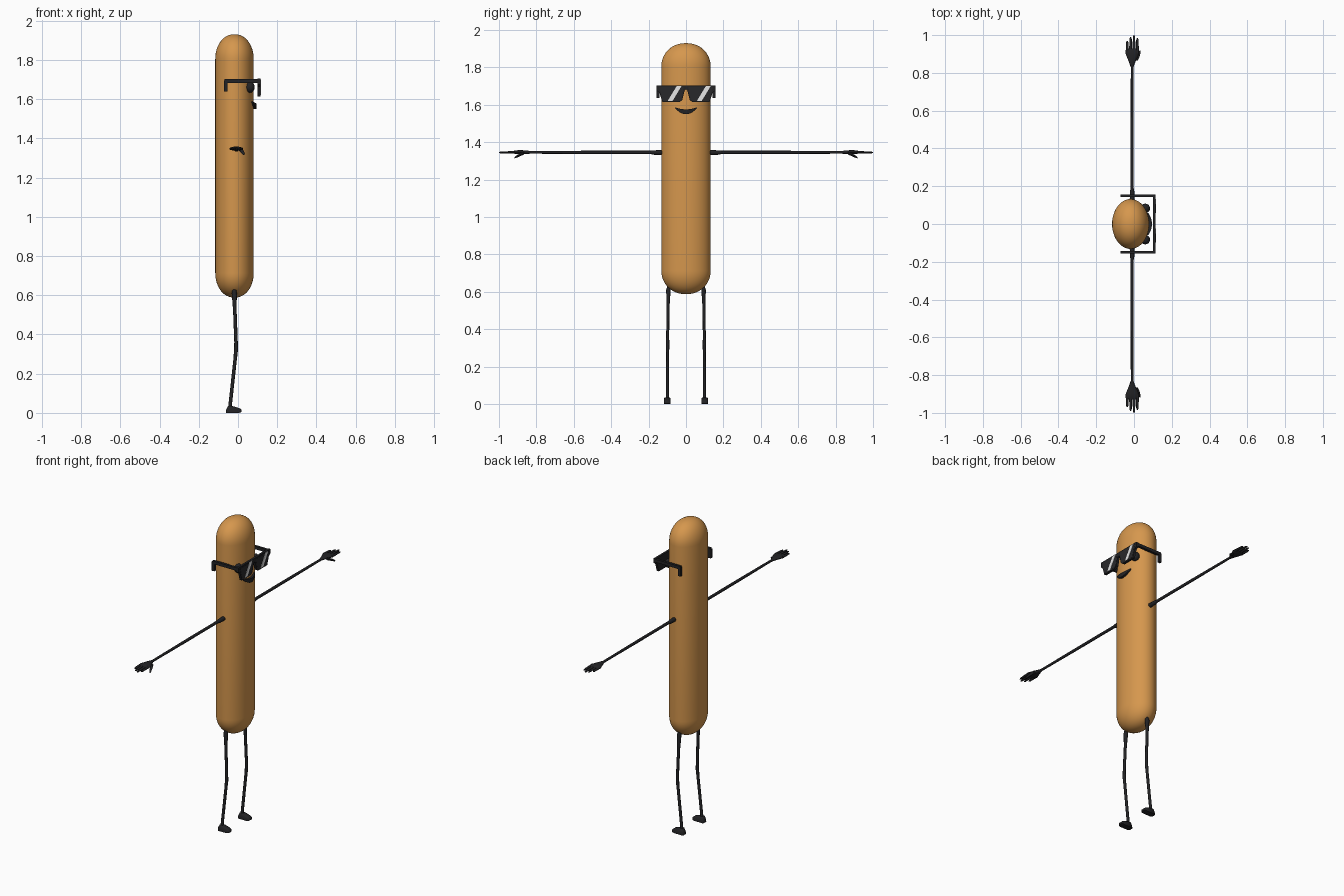
import bpy, bmesh, math
from mathutils import Vector

if "Cube" in bpy.data.objects:
    bpy.data.objects.remove(bpy.data.objects["Cube"])

X, Y, Z = Vector((1, 0, 0)), Vector((0, 1, 0)), Vector((0, 0, 1))


def material(name, rgb):
    m = bpy.data.materials.new(name)
    m.diffuse_color = (*rgb, 1)
    m.use_nodes = True
    m.node_tree.nodes["Principled BSDF"].inputs["Base Color"].default_value = m.diffuse_color
    return m


TAN = material("golden tan", (0.67, 0.31, 0.075))
BLACK = material("soft black", (0.016, 0.016, 0.018))
DARK = material("dark lens", (0.022, 0.022, 0.024))
WHITE = material("glare white", (0.8, 0.8, 0.8))


def finish(name, bm, mat, mirror, smooth):
    bmesh.ops.recalc_face_normals(bm, faces=bm.faces)
    me = bpy.data.meshes.new(name)
    bm.to_mesh(me)
    bm.free()
    ob = bpy.data.objects.new(name, me)
    bpy.context.collection.objects.link(ob)
    me.materials.append(mat)
    if mirror:
        ob.modifiers.new("mirror", 'MIRROR').use_axis = (False, True, False)
    if smooth:
        bpy.ops.object.select_all(action='DESELECT')
        ob.select_set(True)
        bpy.context.view_layer.objects.active = ob
        bpy.ops.object.shade_smooth_by_angle(angle=math.radians(50))
    return ob


def loft(name, rings, u, v, mat=BLACK, n=12, mirror=True):
    """Skin elliptical rings (centre, radius along u, radius along v)."""
    bm = bmesh.new()
    loops = []
    for c, ru, rv in rings:
        angles = [2 * math.pi * i / n for i in range(n)]
        loops.append([bm.verts.new(Vector(c) + u * ru * math.cos(a) + v * rv * math.sin(a))
                      for a in angles])
    for a, b in zip(loops, loops[1:]):
        for i in range(n):
            j = (i + 1) % n
            bm.faces.new((a[i], a[j], b[j], b[i]))
    bm.faces.new(loops[0])
    bm.faces.new(loops[-1])
    return finish(name, bm, mat, mirror, True)


def plate(name, outline, x0, x1, mat, mirror=True):
    """Extrude a (y, z) outline along x."""
    bm = bmesh.new()
    f = bm.faces.new([bm.verts.new((x0, y, z)) for y, z in outline])
    ext = bmesh.ops.extrude_face_region(bm, geom=[f])["geom"]
    bmesh.ops.translate(bm, vec=(x1 - x0, 0, 0),
                        verts=[e for e in ext if isinstance(e, bmesh.types.BMVert)])
    return finish(name, bm, mat, mirror, False)


def rect(y0, y1, z0, z1):
    return [(y0, z0), (y1, z0), (y1, z1), (y0, z1)]


# Body: tall oval column with rounded ends
CX, RX, RY, CAP = -0.018, 0.098, 0.132, 0.125
steps = [math.radians(1 + 89 * i / 12) for i in range(13)]
bottom = [((CX, 0, 0.588 + CAP - CAP * math.cos(t)), RX * math.sin(t) ** 0.92,
           RY * math.sin(t) ** 0.92) for t in steps]
top = [((CX, 0, 1.93 - CAP + CAP * math.cos(t)), RX * math.sin(t) ** 0.92,
        RY * math.sin(t) ** 0.92) for t in reversed(steps)]
loft("body", bottom + top, X, Y, TAN, 48, False)

# Arms and palms
loft("arm", [((-0.01, 0.10, 1.345), 0.013, 0.014), ((-0.01, 0.17, 1.345), 0.012, 0.012),
             ((-0.01, 0.19, 1.346), 0.008, 0.009), ((-0.01, 0.50, 1.346), 0.008, 0.009),
             ((-0.01, 0.84, 1.346), 0.007, 0.007)], X, Z)
loft("palm", [((-0.01, 0.83, 1.346), 0.007, 0.007), ((-0.01, 0.86, 1.347), 0.018, 0.010),
              ((-0.009, 0.895, 1.347), 0.033, 0.011), ((-0.009, 0.92, 1.347), 0.035, 0.008),
              ((-0.009, 0.928, 1.347), 0.028, 0.004)], X, Z)

# Fingers and thumb
for i, tip in enumerate((0.97, 0.99, 1.0, 0.985)):
    x = -0.036 + 0.018 * i
    loft(f"finger_{i + 1}", [((x, 0.90, 1.347), 0.008, 0.007),
                             ((x, 0.95, 1.346), 0.007, 0.006),
                             ((x, tip - 0.008, 1.345), 0.006, 0.005),
                             ((x, tip, 1.345), 0.002, 0.002)], X, Z, n=8)
loft("thumb", [((0.010, 0.865, 1.343), 0.010, 0.008), ((0.022, 0.89, 1.332), 0.009, 0.008),
               ((0.029, 0.91, 1.321), 0.006, 0.006), ((0.031, 0.918, 1.316), 0.002, 0.002)],
     X, Z, n=8)

# Legs, slightly bent at the knee
loft("leg", [((-0.019, 0.088, 0.64), 0.010, 0.010), ((-0.019, 0.094, 0.61), 0.013, 0.012),
             ((-0.016, 0.096, 0.52), 0.009, 0.008), ((-0.010, 0.098, 0.36), 0.009, 0.008),
             ((-0.010, 0.098, 0.32), 0.010, 0.009), ((-0.015, 0.098, 0.27), 0.009, 0.008),
             ((-0.040, 0.099, 0.04), 0.009, 0.008), ((-0.042, 0.099, 0.01), 0.011, 0.010)],
     X, Y)

# Feet: flat-soled shoes
bm = bmesh.new()
prof = [(-0.062, 0), (0.006, 0), (0.018, 0.004), (0.018, 0.016), (0.008, 0.024),
        (-0.025, 0.034), (-0.050, 0.036), (-0.060, 0.016)]
sides = []
for y, s in ((0.082, 0.85), (0.088, 1), (0.112, 1), (0.118, 0.85)):
    sides.append([bm.verts.new((-0.022 + (x + 0.022) * s, y, z * s)) for x, z in prof])
for a, b in zip(sides, sides[1:]):
    for i in range(len(prof)):
        j = (i + 1) % len(prof)
        bm.faces.new((a[i], a[j], b[j], b[i]))
bm.faces.new(sides[0])
bm.faces.new(sides[-1])
finish("foot", bm, BLACK, True, True)

# Eyes behind the glasses
eye = [math.radians(5 + 17 * i) for i in range(11)]
loft("eye", [((0.060, 0.083, 1.66 - 0.028 * math.cos(t)), 0.025 * math.sin(t),
              0.025 * math.sin(t)) for t in eye], X, Y, n=16)

# Smiling mouth wrapped on the body
bm = bmesh.new()
secs = []
for i in range(17):
    y = -0.058 + 0.116 * i / 16
    k = 1 - (y / 0.058) ** 2
    front = CX + RX * math.sqrt(1 - (y / RY) ** 2) + 0.006 + 0.009 * k
    hi, lo = 1.587 - 0.011 * k, 1.581 - 0.031 * k
    secs.append([bm.verts.new(p) for p in ((front - 0.03, y, hi), (front, y, hi),
                                           (front, y, lo), (front - 0.03, y, lo))])
for a, b in zip(secs, secs[1:]):
    for i in range(4):
        j = (i + 1) % 4
        bm.faces.new((a[i], a[j], b[j], b[i]))
bm.faces.new(secs[0])
bm.faces.new(secs[-1])
finish("mouth", bm, BLACK, False, True)

# Sunglasses: frame, lenses, side arms with ear hooks
plate("glasses_frame", [(0.0, 1.704), (0.157, 1.704), (0.157, 1.675), (0.142, 1.665),
                        (0.126, 1.614), (0.036, 1.614), (0.020, 1.625), (0.008, 1.675),
                        (0.0, 1.682)], 0.100, 0.114, BLACK)
plate("lens", [(0.013, 1.695), (0.143, 1.695), (0.122, 1.619), (0.038, 1.619),
               (0.025, 1.628)], 0.110, 0.115, DARK)
plate("glasses_arm", rect(0.142, 0.157, 1.682, 1.701), -0.068, 0.110, BLACK)
plate("ear_hook", rect(0.142, 0.157, 1.638, 1.695), -0.072, -0.054, BLACK)

# Slanted glare stripes, leaning the same way on both lenses
for name, y in (("left_glare", -0.062), ("right_glare", 0.094)):
    plate(name, [(y - 0.036, 1.621), (y - 0.010, 1.621), (y + 0.038, 1.700),
                 (y + 0.012, 1.700)], 0.113, 0.1165, WHITE, False)
